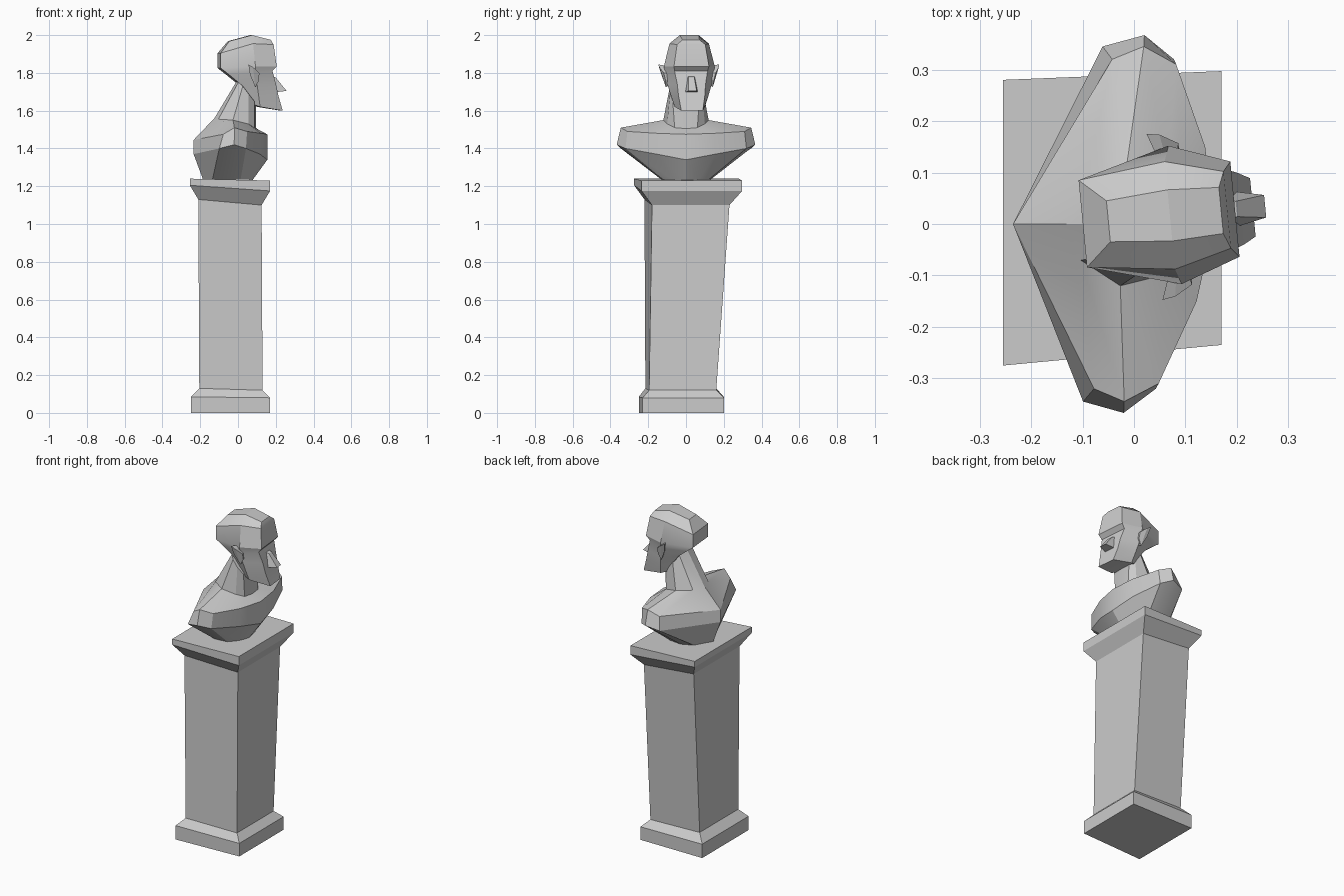
import bpy, bmesh, math
from mathutils import Matrix


def loft(name, rings, matrix=None, smooth=28):
    """Skin closed rings of equal, even point count; caps are quad strips."""
    bm = bmesh.new()
    rows = [[bm.verts.new(p) for p in r] for r in rings]
    n = len(rows[0])
    for a, b in zip(rows, rows[1:]):
        for i in range(n):
            j = (i + 1) % n
            bm.faces.new((a[i], a[j], b[j], b[i]))
    for r in (rows[0], rows[-1]):
        for i in range(n // 2 - 1):
            bm.faces.new((r[i], r[i + 1], r[n - 2 - i], r[n - 1 - i]))
    bmesh.ops.remove_doubles(bm, verts=bm.verts, dist=1e-4)
    bmesh.ops.recalc_face_normals(bm, faces=bm.faces)
    if matrix:
        bm.transform(matrix)
    me = bpy.data.meshes.new(name)
    bm.to_mesh(me)
    bm.free()
    ob = bpy.data.objects.new(name, me)
    bpy.context.collection.objects.link(ob)
    if smooth:
        bpy.ops.object.select_all(action='DESELECT')
        ob.select_set(True)
        bpy.context.view_layer.objects.active = ob
        bpy.ops.object.shade_smooth_by_angle(angle=math.radians(smooth))
    return ob


def mirrored(half):
    """Half outline (x, width, z), back to front, made into a full ring."""
    return [(x, w, z) for x, w, z in half] + [(x, -w, z) for x, w, z in reversed(half)]


# Pedestal: x left/right, front y at left/right, back y at left/right, z at left/right
def slab(x0, x1, f0, f1, b0, b1, z0, z1):
    return [(x0, f0, z0), (x1, f1, z1), (x1, b1, z1), (x0, b0, z0)]


loft("pedestal", [
    slab(-.25, .17, -.25, -.23, .20, .20, 0, 0),
    slab(-.25, .17, -.25, -.23, .20, .20, .085, .08),
    slab(-.205, .13, -.215, -.195, .16, .16, .13, .12),
    slab(-.21, .125, -.22, -.18, .225, .23, 1.13, 1.10),
    slab(-.255, .17, -.275, -.235, .28, .297, 1.205, 1.175),
    slab(-.255, .17, -.275, -.235, .28, .297, 1.24, 1.23),
], smooth=0)

# Chest, shoulders and neck: back, shoulder back, tip, shoulder front, pectoral, sternum
torso = [
    [(-.185, 0, 1.235), (-.13, .10, 1.235), (-.06, .13, 1.235),
     (.02, .12, 1.235), (.06, .07, 1.235), (.075, 0, 1.23)],
    [(-.235, 0, 1.37), (-.08, .345, 1.40), (0, .367, 1.42),
     (.06, .32, 1.40), (.125, .155, 1.37), (.155, 0, 1.34)],
    [(-.235, 0, 1.445), (-.06, .32, 1.475), (0, .345, 1.51),
     (.065, .31, 1.49), (.13, .15, 1.48), (.155, 0, 1.475)],
    [(-.125, 0, 1.56), (-.10, .07, 1.555), (-.02, .12, 1.55),
     (.06, .10, 1.53), (.09, .06, 1.51), (.095, 0, 1.505)],
    [(-.005, 0, 1.76), (.005, .06, 1.75), (.03, .085, 1.73),
     (.06, .085, 1.69), (.09, .07, 1.65), (.095, 0, 1.65)],
]
turn = Matrix.Identity(4)
turn[0][1] = .055          # shoulders skewed slightly
loft("chest_and_neck", [mirrored(r) for r in torso], turn)

# Head: back, side, front of each level from crown to chin
yaw = Matrix.Translation((0, .01, 0)) @ Matrix.Rotation(math.radians(5.5), 4, 'Z')
head = [
    [(-.05, .04, 1.968), (.07, .05, 2.0), (.17, .045, 1.975)],
    [(-.10, .085, 1.905), (.07, .105, 1.955), (.182, .075, 1.95)],
    [(-.10, .085, 1.825), (.08, .135, 1.835), (.197, .093, 1.835)],
    [(-.055, .08, 1.79), (.08, .13, 1.80), (.175, .088, 1.81)],
    [(0, .075, 1.745), (.09, .118, 1.74), (.195, .075, 1.74)],
    [(.04, .075, 1.69), (.10, .10, 1.68), (.208, .07, 1.68)],
    [(.07, .068, 1.635), (.11, .08, 1.62), (.232, .057, 1.60)],
]
loft("head", [mirrored(r) for r in head], yaw)

# Nose wedge
loft("nose", [
    mirrored([(.17, .02, 1.785), (.20, .015, 1.775)]),
    mirrored([(.18, .038, 1.695), (.256, .022, 1.705)]),
], yaw, smooth=0)

# Ears flaring outward at the top back
outline = [(.04, .162, 1.845), (.065, .158, 1.83), (.10, .138, 1.80),
           (.10, .128, 1.76), (.08, .125, 1.725), (.05, .145, 1.79)]
for side, label in ((1, "left_ear"), (-1, "right_ear")):
    outer = [(x, side * y, z) for x, y, z in outline]
    inner = [(x * .5 + .042, side * .10, z * .8 + .358) for x, y, z in outline]
    loft(label, [inner, outer], yaw, smooth=0)
